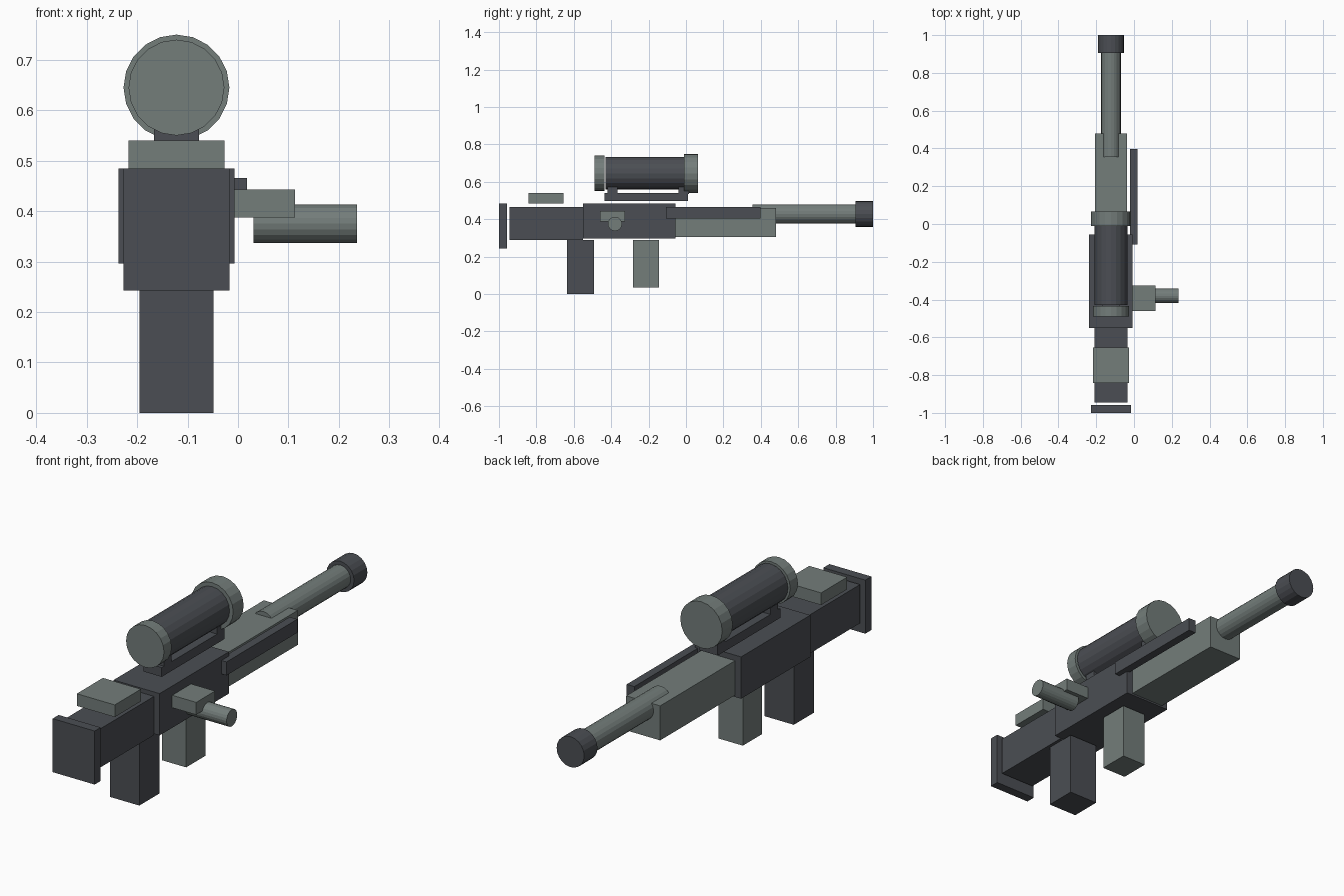
import bpy
import bmesh
from math import pi
from mathutils import Matrix, Vector

old = bpy.data.objects.get("Cube")
if old:
    bpy.data.objects.remove(old, do_unlink=True)


def make_material(name, rgb):
    mat = bpy.data.materials.new(name)
    mat.use_nodes = True
    mat.diffuse_color = (*rgb, 1)
    bsdf = mat.node_tree.nodes["Principled BSDF"]
    bsdf.inputs["Base Color"].default_value = (*rgb, 1)
    bsdf.inputs["Roughness"].default_value = 0.7
    return mat


DARK = make_material("charcoal", (0.070, 0.076, 0.087))
GREY = make_material("sage_grey", (0.172, 0.205, 0.195))
AXIS_X = -0.122  # centre line of the body


def finish(name, bm, mat):
    bmesh.ops.recalc_face_normals(bm, faces=bm.faces)
    mesh = bpy.data.meshes.new(name)
    bm.to_mesh(mesh)
    bm.free()
    mesh.materials.append(mat)
    obj = bpy.data.objects.new(name, mesh)
    bpy.context.collection.objects.link(obj)


def box(name, mat, xs, ys, zs):
    """Block spanning the given (min, max) ranges."""
    bm = bmesh.new()
    spans = (xs, ys, zs)
    size = Vector([b - a for a, b in spans])
    mid = Vector([(a + b) / 2 for a, b in spans])
    bmesh.ops.create_cube(bm, size=1, matrix=Matrix.Translation(mid) @ Matrix.Diagonal(size).to_4x4())
    finish(name, bm, mat)


def body_box(name, mat, half_width, ys, zs):
    box(name, mat, (AXIS_X - half_width, AXIS_X + half_width), ys, zs)


def rod(name, mat, radius, length, centre, axis):
    """Flat-sided cylinder along the X or Y axis."""
    turn = Matrix.Rotation(pi / 2, 4, "X" if axis == "Y" else "Y")
    bm = bmesh.new()
    bmesh.ops.create_cone(bm, cap_ends=True, segments=20, radius1=radius, radius2=radius,
                          depth=length, matrix=Matrix.Translation(centre) @ turn)
    finish(name, bm, mat)


def body_rod(name, mat, radius, ys, z):
    rod(name, mat, radius, ys[1] - ys[0], (AXIS_X, sum(ys) / 2, z), "Y")


# Stock
body_box("butt_plate", DARK, 0.105, (-1, -0.957), (0.243, 0.485))
body_box("stock", DARK, 0.087, (-0.945, -0.55), (0.29, 0.465))
body_box("cheek_rest", GREY, 0.095, (-0.842, -0.655), (0.485, 0.54))

# Body, grip and magazine
body_box("receiver", DARK, 0.115, (-0.55, -0.055), (0.296, 0.485))
body_box("grip", DARK, 0.073, (-0.635, -0.492), (0, 0.29))
body_box("magazine", GREY, 0.061, (-0.283, -0.145), (0.035, 0.29))
body_box("fore_end", GREY, 0.085, (-0.055, 0.48), (0.304, 0.46))
box("side_rail", DARK, (-0.02, 0.018), (-0.108, 0.398), (0.405, 0.466))

# Barrel
body_rod("barrel", GREY, 0.052, (0.355, 0.905), 0.428)
body_rod("muzzle", DARK, 0.069, (0.905, 1), 0.428)

# Side handle
box("handle_block", GREY, (-0.05, 0.113), (-0.46, -0.325), (0.387, 0.443))
rod("side_handle", GREY, 0.038, 0.205, (0.133, -0.38, 0.375), "X")

# Scope and its mount
body_box("scope_rail", DARK, 0.045, (-0.435, 0.012), (0.498, 0.54))
for label, y in (("rear", -0.392), ("front", -0.012)):
    body_box(label + "_scope_mount", DARK, 0.045, (y - 0.027, y + 0.027), (0.535, 0.575))
body_rod("scope_tube", DARK, 0.087, (-0.43, -0.008), 0.645)
body_rod("rear_scope_ring", GREY, 0.095, (-0.49, -0.435), 0.645)
body_rod("front_scope_ring", GREY, 0.105, (-0.01, 0.065), 0.645)
